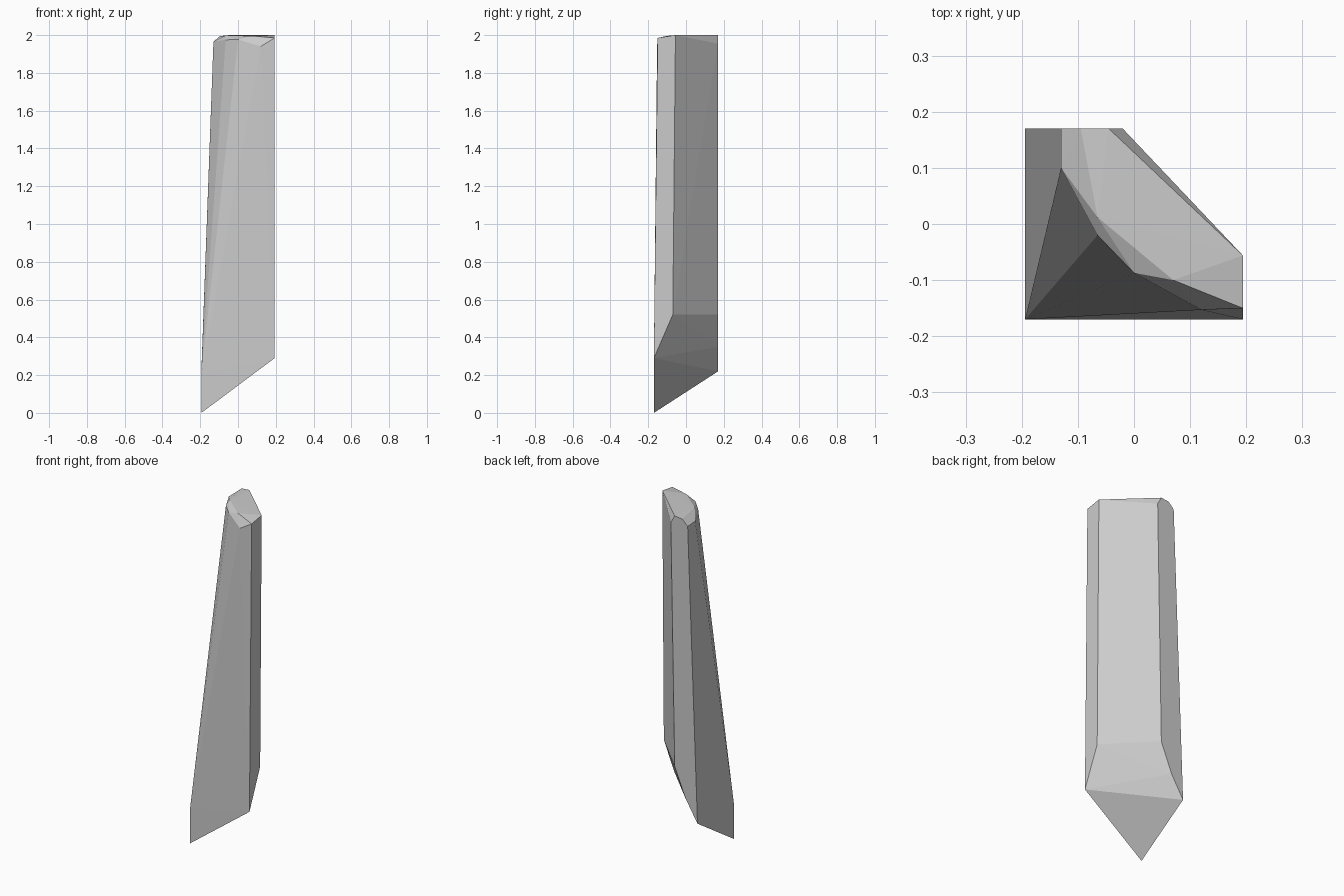
import bpy, bmesh

if "Cube" in bpy.data.objects:
    bpy.data.objects.remove(bpy.data.objects["Cube"])

# corner rings of the shard, from its pointed foot to its chipped crown
foot = [(-.194, -.17, 0), (.194, -.17, .29), (-.194, .17, .22),
        (-.194, -.17, .21)]
shoulder = [(.194, -.07, .52), (-.045, .17, .52), (-.115, .17, .35)]
rim = [(-.13, .17, 1.96), (-.13, .10, 1.965), (-.065, -.02, 1.975),
       (0, -.087, 1.977), (.12, -.153, 1.94), (.194, -.15, 1.985),
       (-.02, .17, 1.955)]
crown = [(-.095, .17, 1.995), (-.045, .17, 2), (.194, -.056, 2),
         (.07, -.1, 1.996), (-.065, .012, 1.997)]

# faceted convex body
bm = bmesh.new()
for co in foot + shoulder + rim + crown:
    bm.verts.new(co)
res = bmesh.ops.convex_hull(bm, input=bm.verts)
loose = [v for v in bm.verts if not v.link_faces]
bmesh.ops.delete(bm, geom=loose, context='VERTS')
bmesh.ops.dissolve_limit(bm, angle_limit=0.005, verts=bm.verts, edges=bm.edges)
bmesh.ops.recalc_face_normals(bm, faces=bm.faces)
mesh = bpy.data.meshes.new("stone_shard")
bm.to_mesh(mesh)
bm.free()
bpy.context.collection.objects.link(bpy.data.objects.new("stone_shard", mesh))
